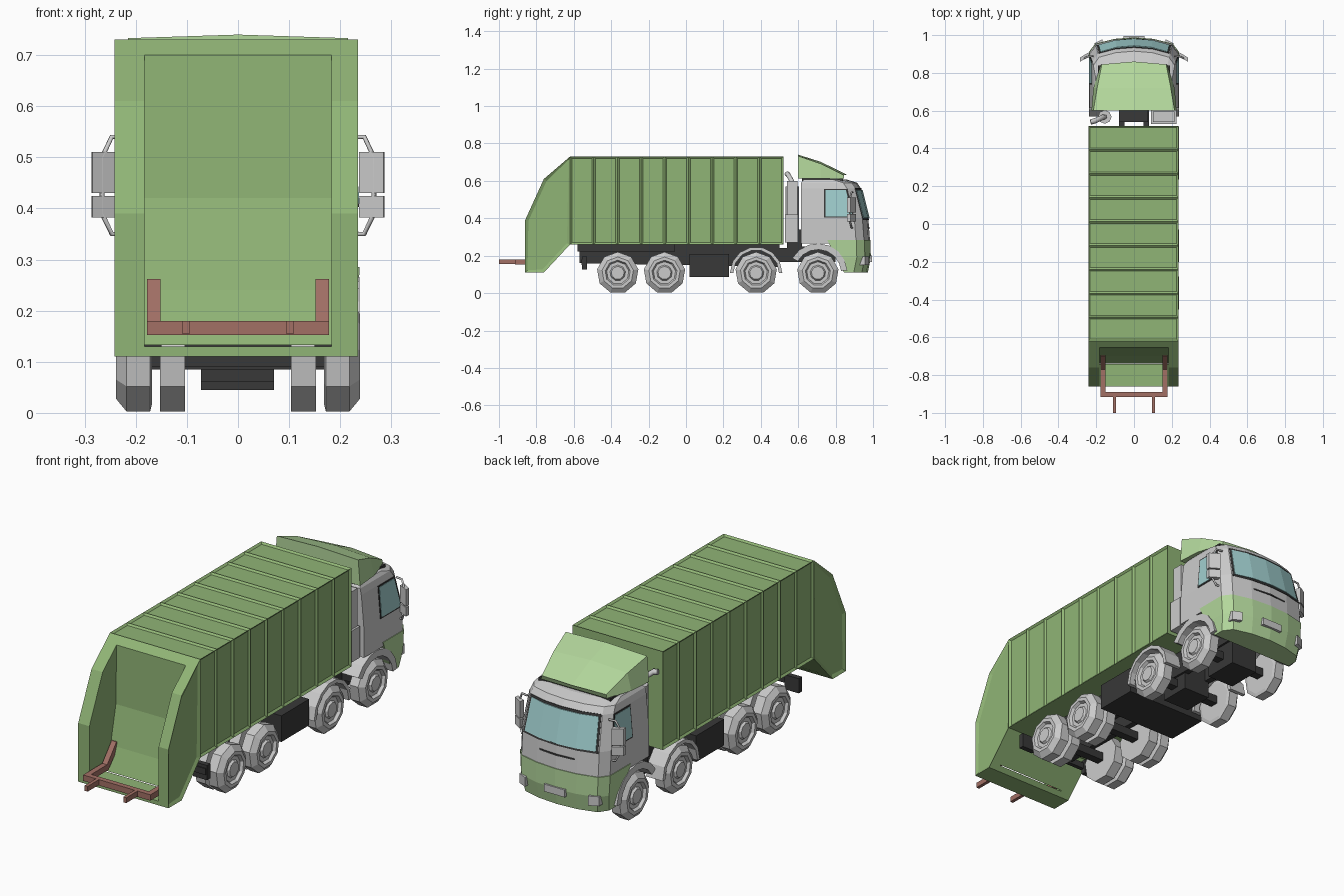
import bpy, bmesh, math
from mathutils import Vector

if "Cube" in bpy.data.objects:
    bpy.data.objects.remove(bpy.data.objects["Cube"])


def material(name, r, g, b):
    m = bpy.data.materials.new(name)
    m.diffuse_color = (r, g, b, 1)
    m.use_nodes = True
    m.node_tree.nodes["Principled BSDF"].inputs["Base Color"].default_value = m.diffuse_color
    return m


GREEN = material("body_green", .28, .46, .18)
LIME = material("light_green", .45, .68, .33)
GLASS = material("glass", .35, .62, .62)
RED = material("rail_red", .36, .16, .13)
DARK = material("chassis_dark", .04, .04, .04)


def mesh_obj(name, verts, faces, mat=None, inset=(), thick=0, depth=0):
    """Object from vertices and faces; faces listed in inset become recessed panels."""
    bm = bmesh.new()
    vs = [bm.verts.new(v) for v in verts]
    fs = [bm.faces.new([vs[i] for i in f]) for f in faces]
    bmesh.ops.recalc_face_normals(bm, faces=bm.faces)
    if inset:
        bmesh.ops.inset_individual(bm, faces=[fs[i] for i in inset], thickness=thick, depth=depth)
    me = bpy.data.meshes.new(name)
    bm.to_mesh(me)
    bm.free()
    ob = bpy.data.objects.new(name, me)
    bpy.context.collection.objects.link(ob)
    if mat:
        me.materials.append(mat)
    return ob


def loft(name, rings, mat=None, caps=True, **kw):
    n = len(rings[0])
    verts = [v for r in rings for v in r]
    faces = [(k*n + i, k*n + (i+1) % n, (k+1)*n + (i+1) % n, (k+1)*n + i)
             for k in range(len(rings)-1) for i in range(n)]
    if caps:
        faces += [tuple(range(n)), tuple(range(len(verts)-n, len(verts)))]
    return mesh_obj(name, verts, faces, mat, **kw)


def prism(name, yz, x0, x1, mat=None, **kw):
    return loft(name, [[(x, y, z) for y, z in yz] for x in (x0, x1)], mat, **kw)


def box(name, x0, x1, y0, y1, z0, z1, mat=None):
    return prism(name, [(y0, z0), (y1, z0), (y1, z1), (y0, z1)], x0, x1, mat)


def wheel(name, profile, s, y, z, sides=9):
    """Turn an (x, radius) profile about the axle."""
    rings = []
    for x, r in profile:
        a = [math.tau*(i + .5)/sides - math.pi/2 for i in range(sides)]
        rings.append([(s*x, y + r*math.cos(t), z + r*math.sin(t)) for t in a])
    return loft(name, rings)


def arch(name, y, z, r0, r1, a0, a1, x0, x1, n=7):
    ang = [math.radians(a0 + (a1-a0)*i/n) for i in range(n+1)]
    pts = [(y + r1*math.cos(a), z + r1*math.sin(a)) for a in ang]
    pts += [(y + r0*math.cos(a), z + r0*math.sin(a)) for a in reversed(ang)]
    return prism(name, pts, x0, x1)


def tube(name, pts, r, mat=None):
    cu = bpy.data.curves.new(name, 'CURVE')
    cu.dimensions = '3D'
    cu.bevel_depth, cu.bevel_resolution, cu.use_fill_caps = r, 1, True
    sp = cu.splines.new('POLY')
    sp.points.add(len(pts)-1)
    for p, c in zip(sp.points, pts):
        p.co = (*c, 1)
    ob = bpy.data.objects.new(name, cu)
    bpy.context.collection.objects.link(ob)
    if mat:
        cu.materials.append(mat)
    return ob


# Main container with recessed panels on both sides and the roof
XL, XR = -.242, .235
N = 9
rings = []
for i in range(N+1):
    y = -.62 + 1.14*i/N
    rings.append([(XL, y, .26), (XR, y, .26), (XR, y, .73), (XL, y, .73)])
panels = [k*4 + i for k in range(N) for i in (1, 2, 3)]
loft("container", rings, GREEN, inset=panels, thick=.014, depth=-.008)

# Rear hopper with a scooped opening
hopper = prism("rear_hopper", [(-.62, .26), (-.76, .11), (-.86, .11), (-.86, .39), (-.76, .61), (-.62, .73)],
               XL, XR, GREEN, inset=(6, 7), thick=.018, depth=-.008)
cutter = prism("hopper_cutter", [(-.95, .13), (-.74, .13), (-.70, .24), (-.66, .42), (-.655, .703), (-.95, .703)],
               -.183, .183)
cutter.hide_render = True
cutter.hide_viewport = True
mod = hopper.modifiers.new("opening", 'BOOLEAN')
mod.operation, mod.object, mod.solver = 'DIFFERENCE', cutter, 'EXACT'

# Loading rail at the rear
box("rail_bar", -.178, .178, -.915, -.89, .152, .18, RED)
for s in (-1, 1):
    a, b = sorted((s*.152, s*.178))
    prism("rail_arm", [(-.89, .152), (-.76, .152), (-.68, .24), (-.68, .262), (-.70, .262), (-.77, .18), (-.89, .18)],
          a, b, RED)
    a, b = sorted((s*.094, s*.11))
    box("rail_stub", a, b, -1, -.915, .155, .18, RED)

# Chassis
for s in (-1, 1):
    a, b = sorted((s*.05, s*.08))
    prism("frame_rail", [(-.57, .16), (.50, .14), (.50, .165), (.80, .165), (.80, .24), (.48, .24), (.46, .225), (-.57, .225)],
          a, b, DARK)
    a, b = sorted((s*.15, s*.225))
    box("rear_lamp_box", a, b, -.555, -.53, .125, .195, DARK)
box("sub_frame", -.10, .10, -.58, -.06, .222, .26, DARK)
box("front_sub_frame", -.08, .08, -.06, .50, .215, .26, DARK)
box("rear_crossbar", -.22, .22, -.56, -.54, .15, .18, DARK)
box("fuel_tank", -.215, .215, .02, .23, .085, .21, DARK)
box("engine_block", -.072, .07, .62, .79, .045, .25, DARK)
box("gearbox", -.072, .07, .30, .45, .06, .22, DARK)

# Wheels: 9-sided, doubled on the two rear axles
OUTER = [(.168, .095), (.172, .112), (.218, .112), (.239, .085), (.239, .068), (.226, .06),
         (.226, .042), (.236, .035), (.236, .02)]
INNER = [(.104, .112), (.153, .112)]
for y in (-.365, -.115, .375, .705):
    box("axle", -.20, .20, y-.02, y+.02, .09, .13, DARK)
    for s in (-1, 1):
        wheel("wheel", OUTER, s, y, .108)
        if y < 0:
            wheel("inner_wheel", INNER, s, y, .108)
for s in (-1, 1):
    a, b = sorted((s*.15, s*.238))
    arch("second_axle_fender", .375, .108, .122, .14, 0, 180, a, b)
    arch("front_axle_fender", .705, .108, .125, .158, 5, 150, a, b)

# Cab: stacked plan rings (height, back, front, half width)
UPPER = [(.265, .615, .985, .235), (.40, .615, .975, .235), (.56, .615, .935, .221),
         (.59, .615, .915, .215), (.607, .63, .86, .205)]
LOWER = [(.11, .845, .972, .222), (.19, .80, .988, .233), (.285, .755, .987, .238)]


def plan(z, yb, yf, hw, sx=1, dy=0):
    half = [(hw, yb), (hw, yf-.075), (hw*.86, yf-.032), (hw*.45, yf-.008)]
    pts = half + [(0, yf)] + [(-x, y) for x, y in reversed(half)]
    return [(x*sx, y + dy, z) for x, y in pts]


loft("cab", [plan(*l) for l in UPPER])
loft("bumper", [plan(*l) for l in LOWER], LIME)


def level(z):
    for a, b in zip(UPPER, UPPER[1:]):
        if a[0] <= z <= b[0]:
            t = (z-a[0])/(b[0]-a[0])
            return [p + (q-p)*t for p, q in zip(a, b)]


def front_strip(name, z0, z1, sx, dy, mat):
    lo, hi = (plan(*level(z), sx, dy)[2:7] for z in (z0, z1))
    loft(name, [lo + [(x, y-.01, z) for x, y, z in reversed(lo)],
                hi + [(x, y-.01, z) for x, y, z in reversed(hi)]], mat)


front_strip("windscreen_frame", .392, .562, .98, .003, DARK)
front_strip("windscreen", .402, .552, .93, .007, GLASS)
front_strip("grille_bar", .345, .352, .8, .004, DARK)

# Number plate panel and headlights
box("plate_panel", -.055, .055, .97, .994, .165, .20)
for s in (-1, 1):
    x = s*.186
    loft("headlight", [[(x-.02*s, .94, z), (x-.02*s, .978, z), (x+.024*s, .957, z), (x+.024*s, .92, z)]
                       for z in (.15, .195)], None)

    # Side window with dark surround
    for nm, g, o, m in (("window_surround", .007, .002, DARK), ("side_window", 0, .004, GLASS)):
        win = [(.745-g, .41-g), (.89+g, .41-g), (.855+g, .55+g), (.745-g, .55+g)]
        loft(nm, [[(s*(level(z)[3] + d), y, z) for y, z in win] for d in (-.005, o)], m)

    # Mirrors on a bent bracket
    tube("mirror_bracket", [(s*.215, .89, .54), (s*.247, .885, .54), (s*.266, .875, .50), (s*.266, .875, .39),
                            (s*.247, .885, .35), (s*.23, .89, .35)], .005)
    for z0, z1 in ((.43, .51), (.382, .424)):
        loft("mirror", [[(s*.237, .885, z), (s*.285, .86, z), (s*.287, .88, z), (s*.242, .908, z)] for z in (z0, z1)])

# Roof wind deflector
loft("roof_deflector", [
    [(-.225, .60, .612), (.225, .60, .612), (.215, .60, .733), (0, .60, .74), (-.215, .60, .733)],
    [(-.215, .72, .612), (.215, .72, .612), (.195, .72, .692), (0, .72, .702), (-.195, .72, .692)],
    [(-.175, .845, .612), (.175, .845, .612), (.17, .845, .63), (0, .86, .634), (-.17, .845, .63)]], LIME)
box("deflector_base", -.19, .19, .62, .84, .60, .614, DARK)

# Air filter and exhaust behind the cab
box("air_filter_lower", .09, .225, .53, .60, .27, .42)
box("air_filter_upper", .10, .215, .54, .595, .42, .60)
box("cab_support", -.08, .075, .54, .62, .24, .34, DARK)
bpy.ops.mesh.primitive_cylinder_add(vertices=8, radius=.036, depth=.30, location=(-.155, .567, .42))
bpy.context.object.name = "exhaust_silencer"
tube("exhaust_pipe", [(-.155, .567, .56), (-.165, .565, .60), (-.21, .545, .635), (-.23, .54, .637)], .014)
